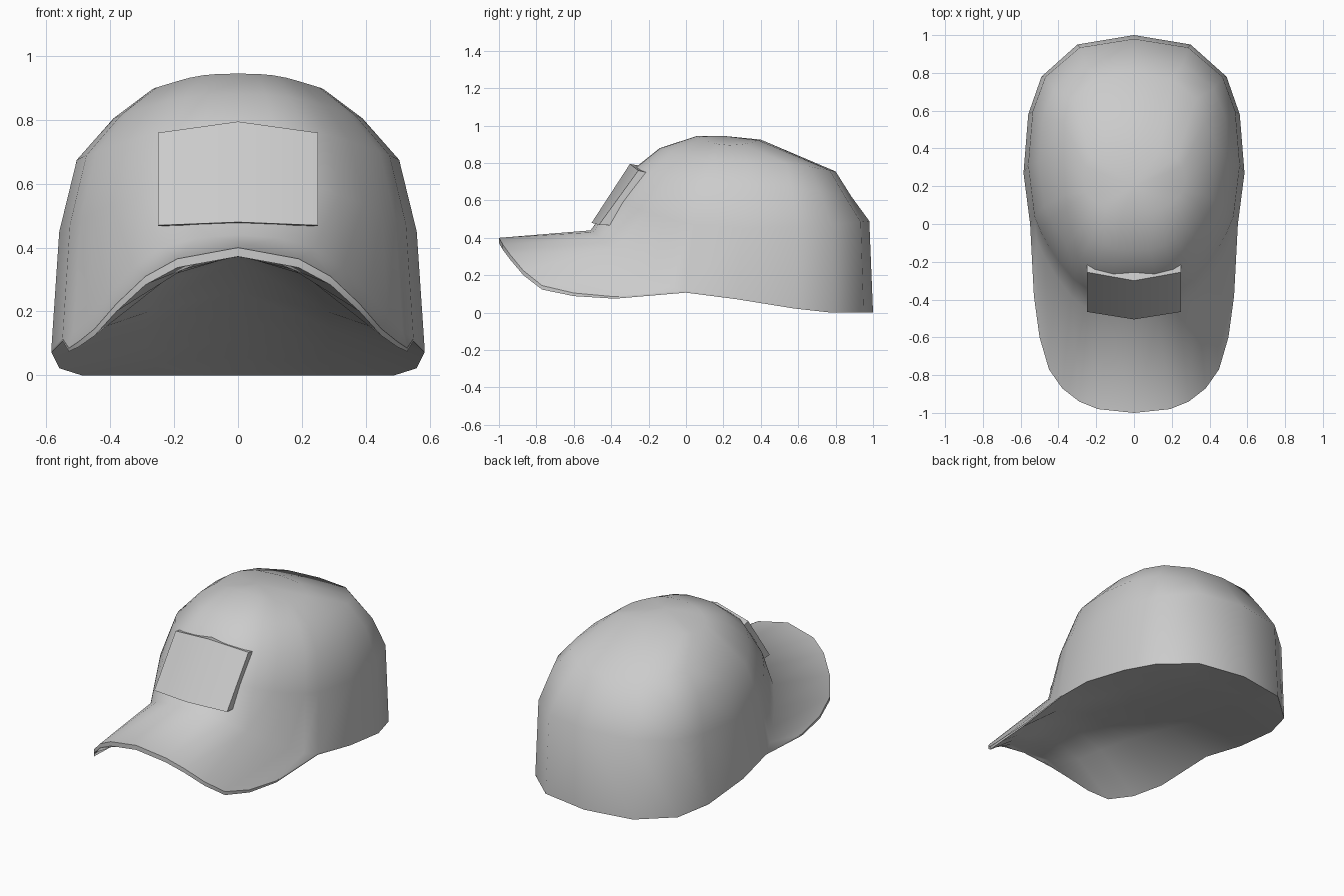
import bpy, bmesh, math

if "Cube" in bpy.data.objects:
    bpy.data.objects.remove(bpy.data.objects["Cube"])


def loft(name, grids, angle=80):
    """Skin half-rows of points, weld the pieces, mirror across x, smooth."""
    bm = bmesh.new()
    for rows in grids:
        grid = [[bm.verts.new(p) for p in row] for row in rows]
        for a, b in zip(grid, grid[1:]):
            for j in range(len(a) - 1):
                bm.faces.new((a[j], a[j + 1], b[j + 1], b[j]))
    bmesh.ops.remove_doubles(bm, verts=bm.verts, dist=0.0005)
    mesh = bpy.data.meshes.new(name)
    bm.to_mesh(mesh)
    bm.free()
    ob = bpy.data.objects.new(name, mesh)
    bpy.context.collection.objects.link(ob)
    ob.modifiers.new("mirror", 'MIRROR').use_clip = True
    bpy.ops.object.select_all(action='DESELECT')
    ob.select_set(True)
    bpy.context.view_layer.objects.active = ob
    bpy.ops.object.convert(target='MESH')
    bpy.ops.object.shade_smooth_by_angle(angle=math.radians(angle))


# Half of the crown rim, front to back (first eight points meet the bill)
rim = [(0, -.51, .44), (.13, -.495, .43), (.24, -.455, .40), (.33, -.385, .34),
       (.41, -.28, .255), (.47, -.18, .19), (.515, -.09, .14), (.55, 0, .11),
       (.585, .27, .08), (.56, .58, .03), (.49, .78, .005), (.3, .95, 0), (0, 1, 0)]

# Half of the bill's outer edge, tip to side
bill_edge = [(0, -1, .4), (.19, -.98, .365), (.29, -.94, .31), (.38, -.87, .225),
             (.45, -.77, .145), (.5, -.6, .105), (.53, -.38, .085), (.55, 0, .115)]
rim[7] = bill_edge[7]

# Crown levels: front y, front z, back y, back z, half width, side z
levels = [(-.39, .61, .98, .49, .56, .45),
          (-.265, .78, .885, .62, .505, .675),
          (-.14, .88, .80, .755, .39, .805),
          (.06, .945, .40, .925, .27, .895),
          (.2, .945, .2, .945, 0, .945)]


def ring(yf, zf, yb, zb, width, zs):
    pts = []
    for x, y, _ in rim:
        v = max(-1, (y - .25) / .75)
        if v < 0:
            v = -abs(v) ** 0.9          # slightly flatter front
        z = zs + ((zf if v < 0 else zb) - zs) * v * v
        pts.append((width * x / .585, (yf + yb) / 2 + (yb - yf) / 2 * v, z))
    return pts


# Crown flowing smoothly into the curved bill
loft("crown_and_bill", [[rim] + [ring(*lv) for lv in levels], [bill_edge, rim[:8]]])

# Arched underside closing the cap, with the thin bill edge
top_edge = bill_edge + rim[8:]
spine, mid, low_edge = [], [], []
for x, y, z in top_edge:
    s = .37 + .025 * (y + 1) / .5 if y < -.5 else .395 * (1 - y) / 1.5
    low = max(0, z - (.008 + .02 * max(0, -y - .3) / .7))
    s = max(s, low)
    f = .72 if y < -.3 else .6
    spine.append((0, y, s))
    mid.append((x * .5, y, low + (s - low) * f))
    low_edge.append((x, y, low))
loft("underside", [[spine, mid, low_edge, top_edge]], 50)

# Raised blank panel on the crown front: face, side, top and lower edges
corner, top_back = (.25, -.37, .465), (.25, -.19, .745)
loft("front_panel", [[[(0, -.42, .47), corner, corner],
                      [(0, -.505, .48), (.25, -.465, .47), corner],
                      [(0, -.3, .795), (.25, -.255, .76), top_back],
                      [(0, -.24, .785), top_back, top_back]]], 30)
